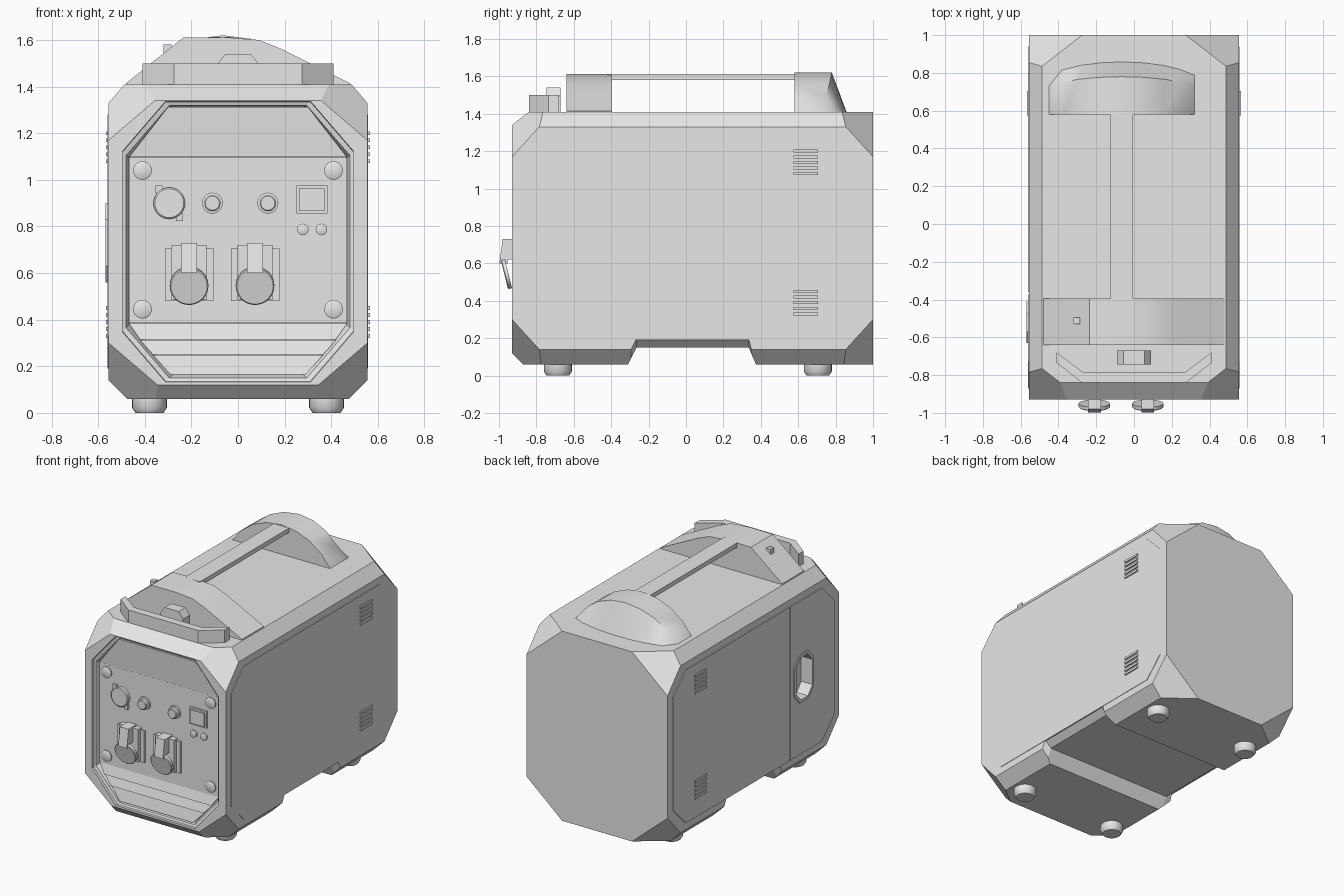
import bpy, bmesh, math
from mathutils import Vector, Matrix

if "Cube" in bpy.data.objects:
    bpy.data.objects.remove(bpy.data.objects["Cube"])

GREY = (0.8, 0.8, 0.8, 1)
mat = bpy.data.materials.new("plain grey")
mat.use_nodes = True
mat.diffuse_color = GREY
mat.node_tree.nodes["Principled BSDF"].inputs["Base Color"].default_value = GREY


def finish(name, bm, smooth=False):
    bmesh.ops.recalc_face_normals(bm, faces=bm.faces)
    me = bpy.data.meshes.new(name)
    bm.to_mesh(me)
    bm.free()
    me.materials.append(mat)
    ob = bpy.data.objects.new(name, me)
    bpy.context.collection.objects.link(ob)
    if smooth:
        bpy.ops.object.select_all(action='DESELECT')
        ob.select_set(True)
        bpy.context.view_layer.objects.active = ob
        bpy.ops.object.shade_smooth_by_angle(angle=math.radians(35))
    return ob


def loft(name, rings, smooth=False):
    """Skin closed rings of equal length and cap both ends."""
    bm = bmesh.new()
    rows = [[bm.verts.new(p) for p in ring] for ring in rings]
    n = len(rows[0])
    for a, b in zip(rows, rows[1:]):
        for i in range(n):
            j = (i + 1) % n
            bm.faces.new((a[i], a[j], b[j], b[i]))
    bm.faces.new(rows[0])
    bm.faces.new(rows[-1])
    return finish(name, bm, smooth)


def box(name, x, y, z):
    return loft(name, [[(x[0], y[0], h), (x[1], y[0], h), (x[1], y[1], h), (x[0], y[1], h)] for h in z])


def slab(name, front, back_y):
    return loft(name, [front, [(p[0], back_y, p[2]) for p in front]])


def lathe(name, centre, axis, profile, sides=24):
    """Profile of (radius, offset) turned about an axis."""
    turn = Vector(axis).to_track_quat('Z', 'Y').to_matrix()
    ring = lambda r, h: [Vector(centre) + turn @ Vector((r * math.cos(t), r * math.sin(t), h))
                         for t in (2 * math.pi * i / sides for i in range(sides))]
    return loft(name, [ring(r, h) for r, h in profile], True)


def cut(target, cutter):
    cutter.hide_render = True
    cutter.hide_viewport = True
    m = target.modifiers.new("cut", 'BOOLEAN')
    m.operation = 'DIFFERENCE'
    m.solver = 'EXACT'
    m.object = cutter
    bpy.context.view_layer.objects.active = target
    target.select_set(True)
    bpy.ops.object.modifier_apply(modifier=m.name)
    bpy.data.objects.remove(cutter)


def octagon(w, z0, z1, c, d):
    return [(-w, z0 + c), (-w + d, z0), (w - d, z0), (w, z0 + c),
            (w, z1 - c), (w - d, z1), (-w + d, z1), (-w, z1 - c)]


# Body: a block with every corner and long edge planed off
W, F, B, Z0, Z1 = 0.555, -0.93, 1.0, 0.06, 1.41
bm = bmesh.new()
bmesh.ops.create_cube(bm, size=1, matrix=Matrix.Translation((0, (F + B) / 2, (Z0 + Z1) / 2))
                      @ Matrix.Diagonal((2 * W, B - F, Z1 - Z0, 1)))
planes = [((0, F, 1.34), (0, -0.07, 0.09)), ((0, F, 0.12), (0, -1, -1))]
for s in (-1, 1):
    planes += [((s * W, 0, 1.33), (s, 0, 0.85)), ((s * W, 0, 0.14), (s, 0, -1))]
    for y, sy in ((F, -1), (B, 1)):
        planes += [((s * W, y, 1.17), (s * 0.857, sy * 1.1, 1)),
                   ((s * W, y, 0.30), (s * 0.857, sy * 1.1, -1))]
for co, no in planes:
    r = bmesh.ops.bisect_plane(bm, geom=bm.verts[:] + bm.edges[:] + bm.faces[:],
                               plane_co=co, plane_no=no, clear_outer=True)
    bmesh.ops.edgeloop_fill(bm, edges=[e for e in r["geom_cut"] if isinstance(e, bmesh.types.BMEdge)])
body = finish("body", bm)

# Tunnel across the underside, flared at the sides
flare = []
for x, top in ((-0.6, 0.24), (-0.505, 0.15), (0.505, 0.15), (0.6, 0.24)):
    flare.append([(x, -0.34, 0), (x, -0.265, top), (x, 0.335, top), (x, 0.40, 0)])
cut(body, loft("tunnel_cutter", flare))

# Front opening with sloping walls
opening = [(0.50, 0.13, 1.34, -0.96), (0.495, 0.135, 1.335, -0.915),
           (0.48, 0.15, 1.32, -0.91), (0.465, 0.165, 1.31, -0.86)]
cut(body, loft("opening_cutter", [[(x, y, z) for x, z in octagon(w, a, b, 0.215, 0.185)]
                                  for w, a, b, y in opening]))

# Grip pocket on the right side
pocket = [(y - 0.52, z) for y, z in octagon(0.09, 0.58, 0.88, 0.06, 0.05)]
cut(body, loft("pocket_cutter", [[(x, y, z) for y, z in pocket] for x in (-0.6, -0.48)]))

# Control panel, hood above and louvres below
PF = -0.89
box("control_panel", (-0.468, 0.468), (PF, -0.85), (0.385, 1.095))
slab("panel_hood", [(-0.468, PF - 0.003, 1.097), (0.468, PF - 0.003, 1.097),
                    (0.30, -0.91, 1.312), (-0.30, -0.91, 1.312)], -0.85)
for i, (z_hi, z_lo, w_hi, w_lo) in enumerate([(0.383, 0.315, 0.468, 0.42), (0.312, 0.25, 0.42, 0.365),
                                              (0.248, 0.165, 0.365, 0.29)]):
    y = PF - 0.008 * i
    slab("louvre_%d" % i, [(-w_hi, y + 0.006, z_hi), (w_hi, y + 0.006, z_hi),
                           (w_lo, y - 0.012, z_lo), (-w_lo, y - 0.012, z_lo)], -0.85)

# Panel fittings
OUT = (0, -1, 0)
for x in (-0.41, 0.41):
    for z in (0.445, 1.04):
        lathe("panel_bolt", (x, PF, z), OUT, [(0.04, 0), (0.04, 0.008), (0.034, 0.012)])
lathe("round_socket", (-0.295, PF, 0.9), OUT, [(0.068, 0), (0.068, 0.02), (0.062, 0.025)])
for s in (-1, 1):
    box("socket_tab", (-0.295 + s * 0.045 - 0.015, -0.295 + s * 0.045 + 0.015), (PF - 0.015, PF),
        (0.9 - s * 0.06 - 0.016, 0.9 - s * 0.06 + 0.016))
for x in (-0.11, 0.128):
    lathe("push_button", (x, PF, 0.9), OUT,
          [(0.045, 0), (0.045, 0.012), (0.035, 0.014), (0.035, 0.034), (0.03, 0.038)])
box("switch_frame", (0.25, 0.383), (PF - 0.012, PF), (0.855, 0.975))
box("switch_rocker", (0.262, 0.371), (PF - 0.025, PF), (0.867, 0.963))
for x in (0.278, 0.358):
    lathe("indicator", (x, PF, 0.787), OUT, [(0.025, 0), (0.025, 0.012), (0.02, 0.015)], 16)

# Outlets with hinged, tilted caps
for x in (-0.21, 0.073):
    box("outlet_plate", (x - 0.104, x + 0.104), (PF - 0.015, PF), (0.48, 0.705))
    box("outlet_housing", (x - 0.075, x + 0.075), (PF - 0.04, PF), (0.485, 0.72))
    box("cap_hinge", (x - 0.034, x + 0.034), (-0.965, PF), (0.62, 0.73))
    slab("cap_tab", [(x - 0.034, -0.98, 0.73), (x + 0.034, -0.98, 0.73),
                     (x + 0.034, -0.998, 0.60), (x - 0.034, -0.998, 0.60)], -0.955)
    lathe("outlet_cap", (x, -0.95, 0.548), (0, -1, -0.25), [(0.083, 0), (0.083, 0.018), (0.078, 0.022)], 32)

# Side cover plates and vents
for s, x_out in ((-1, 0.561), (1, 0.558)):
    spans = [(-0.36, 0.94), (-0.87, -0.372)] if s < 0 else [(-0.87, 0.94)]
    for y0, y1 in spans:
        f = [(y0, 0.33) if y0 < -0.5 else (y0, 0.19), (y0 + 0.14, 0.19), (y1 - 0.14, 0.19),
             (y1, 0.33) if y1 > 0 else (y1, 0.19), (y1, 1.14) if y1 > 0 else (y1, 1.28),
             (y1 - 0.14, 1.28), (y0 + 0.14, 1.28), (y0, 1.14) if y0 < -0.5 else (y0, 1.28)]
        plate = loft("side_cover", [[(s * x, y, z) for y, z in f] for x in (0.55, x_out)])
        if y1 < 0:
            cut(plate, loft("pocket_cutter", [[(x, y, z) for y, z in pocket] for x in (-0.6, -0.5)]))
    for zc in (0.39, 1.14):
        for i in range(5):
            z = zc + (i - 2) * 0.03
            box("vent_slat", sorted((s * 0.55, s * 0.567)), (0.575, 0.705), (z - 0.008, z + 0.008))

# Rim around the grip pocket
rim = loft("grip_rim", [[(x, y - 0.52, z) for y, z in octagon(0.11, 0.56, 0.90, 0.07, 0.06)]
                        for x in (-0.55, -0.568)])
cut(rim, loft("pocket_cutter", [[(x, y, z) for y, z in pocket] for x in (-0.6, -0.5)]))

# Carry handle: front mount, bar and rear arch, set off centre
MID = -0.065
mount = [(-0.48, 1.40), (-0.48, 1.415), (-0.235, 1.61), (-0.06, 1.612), (0.09, 1.60),
         (0.19, 1.56), (0.30, 1.505), (0.48, 1.415), (0.48, 1.40)]
handle_mount = loft("handle_mount", [[(x, y, z) for x, z in mount] for y in (-0.64, -0.395)], True)
box("mount_latch", (-0.32, -0.285), (-0.53, -0.495), (1.50, 1.58))
box("handle_bar", (MID - 0.06, MID + 0.06), (-0.42, 0.62), (1.58, 1.612))
arch = [(math.sin(t), math.cos(t)) for t in (math.radians(a) for a in range(-60, 61, 15))]
half = math.sin(math.radians(60))
rows = [[], [], []]
for sx, c in arch:
    x, rise = MID + 0.388 * sx / half, 2 * (c - 0.5)
    rows[0].append((x, 0.58, 1.405 + 0.215 * rise))
    rows[1].append((x, 0.73 + 0.05 * rise, 1.405 + 0.215 * rise))
    rows[2].append((x, 0.79 + 0.07 * rise, 1.405))
loft("handle_arch", rows, True)

# Bumper rail and knob above the front
bumper = [(0.41, -0.68), (0.41, -0.735), (0.275, -0.84), (-0.275, -0.84), (-0.41, -0.735), (-0.41, -0.68),
          (-0.33, -0.77), (0.33, -0.77)]
bumper[-2:] = [(-0.27, -0.785), (0.27, -0.785)]
loft("bumper_rail", [[(x, y, z) for x, y in bumper] for z in (1.405, 1.5)])
knob = [(-0.09, 1.40), (-0.09, 1.495), (-0.055, 1.54), (0.055, 1.54), (0.09, 1.495), (0.09, 1.40)]
loft("top_knob", [[(x, y, z) for x, z in knob] for y in (-0.745, -0.67)])

# Feet
for x in (-0.38, 0.38):
    for y in (-0.685, 0.705):
        lathe("foot", (x, y, 0), (0, 0, 1), [(0.06, 0), (0.075, 0.022), (0.075, 0.065)])
